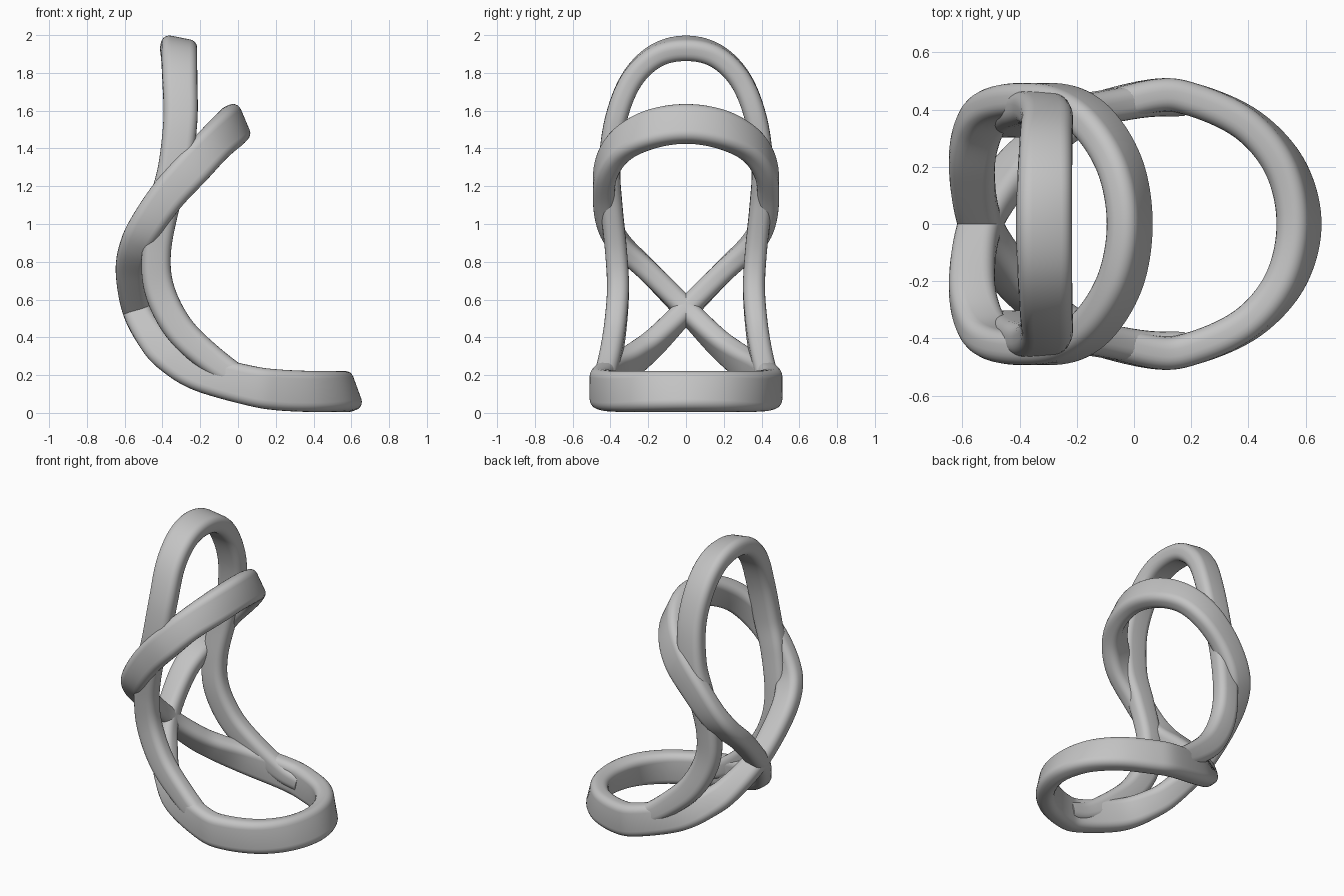
import bpy, math
from mathutils import Vector

if "Cube" in bpy.data.objects:
    bpy.data.objects.remove(bpy.data.objects["Cube"])

# One plain grey for everything
grey = bpy.data.materials.new("plain_grey")
grey.use_nodes = True
grey.diffuse_color = (0.55, 0.55, 0.55, 1)
grey.node_tree.nodes["Principled BSDF"].inputs["Base Color"].default_value = (0.55, 0.55, 0.55, 1)


def section(half_w, half_t, r, steps=5):
    """Rounded rectangle outline: first value across the band, second through it."""
    pts = []
    for i, (sx, sy) in enumerate([(1, 1), (-1, 1), (-1, -1), (1, -1)]):
        for k in range(steps + 1):
            a = math.pi / 2 * (i + k / steps)
            pts.append((sx * (half_w - r) + r * math.cos(a), sy * (half_t - r) + r * math.sin(a)))
    return pts


def smooth_path(keys, closed, steps=10):
    """Catmull-Rom through (x, y, z, tilt, half width) keys."""
    n = len(keys)

    def key(i):
        return Vector(keys[i % n] if closed else keys[max(0, min(n - 1, i))])

    out = []
    for i in range(n if closed else n - 1):
        a, b, c, d = (key(i + k) for k in (-1, 0, 1, 2))
        for s in range(steps):
            t = s / steps
            out.append(0.5 * (2 * b + (c - a) * t + (2 * a - 5 * b + 4 * c - d) * t ** 2
                              + (3 * b - a - 3 * c + d) * t ** 3))
    if not closed:
        out.append(key(n - 1))
    return out


def band(name, keys, closed, half_t, r=0.045):
    """Sweep a flat rounded band; tilt is the direction of its width in the xz plane."""
    path = smooth_path(keys, closed)
    n, m = len(path), len(section(0.1, half_t, r))
    verts, faces = [], []
    for i, p in enumerate(path):
        before = path[i - 1] if closed or i else p
        after = path[(i + 1) % n] if closed or i < n - 1 else p
        tangent = (Vector(after[:3]) - Vector(before[:3])).normalized()
        a = math.radians(p[3])
        width = Vector((math.cos(a), 0, math.sin(a)))
        width = (width - tangent * width.dot(tangent)).normalized()
        normal = tangent.cross(width)
        verts += [Vector(p[:3]) + width * u + normal * v for u, v in section(p[4], half_t, r)]
    for i in range(n if closed else n - 1):
        j = (i + 1) % n
        faces += [(i * m + k, i * m + (k + 1) % m, j * m + (k + 1) % m, j * m + k) for k in range(m)]
    if not closed:
        faces += [tuple(reversed(range(m))), tuple(range((n - 1) * m, n * m))]
    mesh = bpy.data.meshes.new(name)
    mesh.from_pydata(verts, [], faces)
    mesh.materials.append(grey)
    obj = bpy.data.objects.new(name, mesh)
    bpy.context.collection.objects.link(obj)
    bpy.ops.object.select_all(action="DESELECT")
    obj.select_set(True)
    bpy.context.view_layer.objects.active = obj
    bpy.ops.object.mode_set(mode="EDIT")
    bpy.ops.mesh.select_all(action="SELECT")
    bpy.ops.mesh.normals_make_consistent(inside=False)
    bpy.ops.object.mode_set(mode="OBJECT")
    bpy.ops.object.shade_smooth_by_angle(angle=math.radians(40))
    return obj


def flip(keys):
    return [(x, -y, *rest) for x, y, *rest in keys]


# Figure-eight band: upper front hoop, crossing at the back, base ring
hoop_front = [(-0.015, 0, 1.53, -67, 0.105)]
hoop_side = [(-0.045, 0.19, 1.5, -64, 0.105), (-0.13, 0.34, 1.42, -56, 0.1),
             (-0.24, 0.42, 1.3, -48, 0.1), (-0.37, 0.435, 1.155, -40, 0.095),
             (-0.48, 0.41, 1.0, -28, 0.09), (-0.54, 0.34, 0.885, -15, 0.085),
             (-0.567, 0.2, 0.75, -2, 0.08)]
crossing = [(-0.537, 0, 0.545, 15, 0.075)]
ring_side = [(-0.44, 0.16, 0.38, 36, 0.083), (-0.35, 0.26, 0.295, 50, 0.09),
             (-0.2, 0.37, 0.215, 67, 0.1), (0.06, 0.447, 0.145, 84, 0.105),
             (0.21, 0.433, 0.122, 90, 0.108), (0.4, 0.345, 0.113, 97, 0.108),
             (0.53, 0.195, 0.113, 105, 0.108)]
ring_front = [(0.577, 0, 0.113, 110, 0.108)]
loop = (hoop_front + hoop_side + crossing + flip(ring_side) + ring_front
        + ring_side[::-1] + crossing + flip(hoop_side)[::-1])
band("figure_eight_band", loop, True, 0.058)

# Tall arch whose legs sweep forward and merge into the base ring
arch_top = [(-0.315, 0, 1.93, -11, 0.097)]
arch_leg = [(-0.312, 0.16, 1.89, -8, 0.095), (-0.308, 0.29, 1.76, -4, 0.092),
            (-0.305, 0.372, 1.55, -2, 0.09), (-0.335, 0.405, 1.3, -6, 0.088),
            (-0.39, 0.395, 1.1, -10, 0.082), (-0.432, 0.37, 0.85, -2, 0.077),
            (-0.415, 0.36, 0.65, 18, 0.08), (-0.315, 0.375, 0.45, 42, 0.08),
            (-0.155, 0.4, 0.295, 58, 0.075), (0.03, 0.43, 0.17, 76, 0.065),
            (0.17, 0.435, 0.13, 90, 0.06)]
band("tall_arch", flip(arch_leg)[::-1] + arch_top + arch_leg, False, 0.058)
